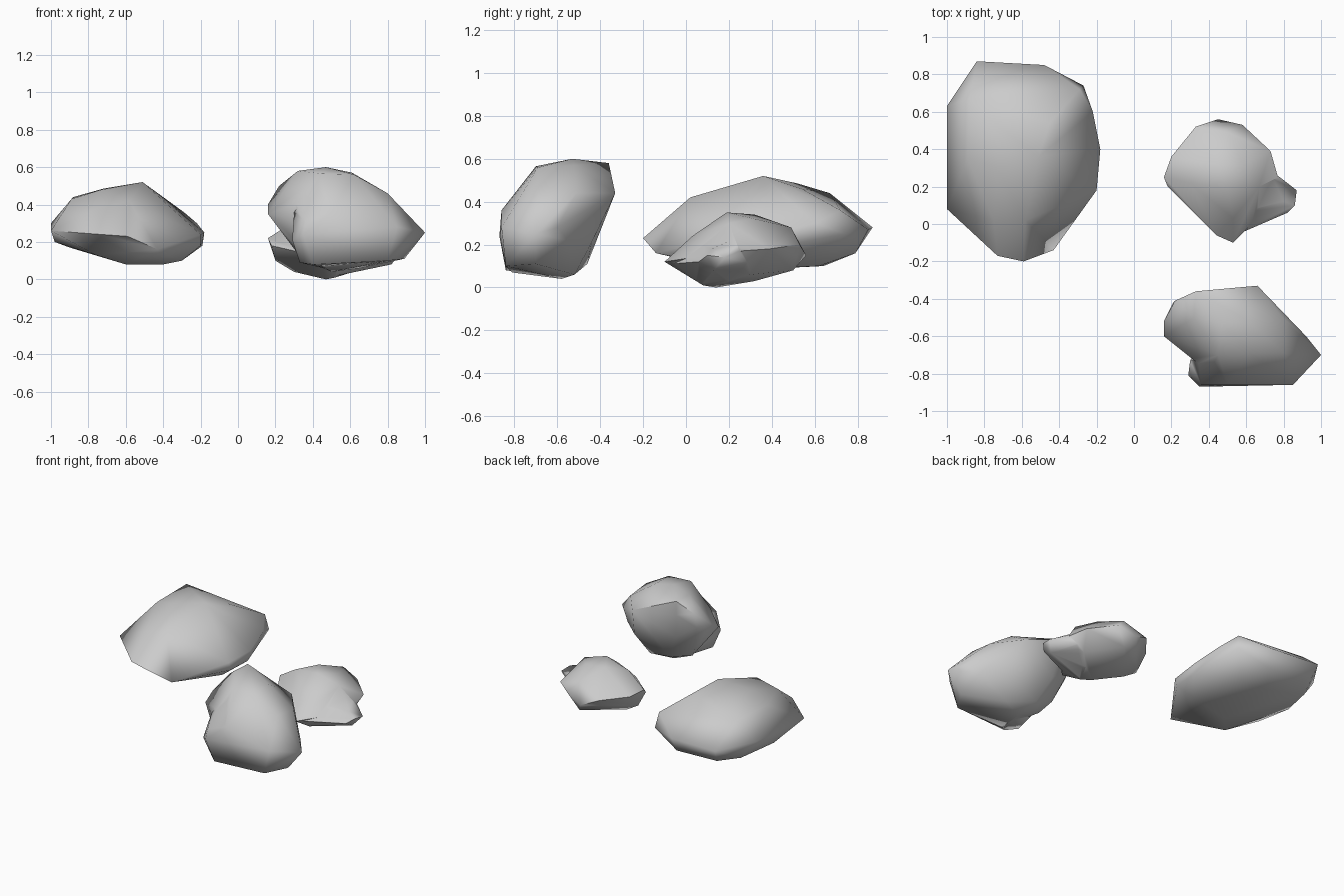
import bpy, bmesh, math


def hull(name, pts):
    """Boulder body: convex hull wrapped round a few corner points."""
    bm = bmesh.new()
    for p in pts:
        bm.verts.new(p)
    bmesh.ops.convex_hull(bm, input=bm.verts)
    bmesh.ops.delete(bm, geom=[v for v in bm.verts if not v.link_faces], context='VERTS')
    bmesh.ops.recalc_face_normals(bm, faces=bm.faces)
    me = bpy.data.meshes.new(name)
    bm.to_mesh(me)
    bm.free()
    ob = bpy.data.objects.new(name, me)
    bpy.context.collection.objects.link(ob)
    return ob


def rock(name, core, lump=None):
    """Core hull, with an optional lump fused on, smooth shaded."""
    ob = hull(name, core)
    bpy.context.view_layer.objects.active = ob
    if lump:
        extra = hull(name + "_lump", lump)
        mod = ob.modifiers.new("fuse", 'BOOLEAN')
        mod.operation, mod.solver, mod.object = 'UNION', 'EXACT', extra
        bpy.ops.object.modifier_apply(modifier=mod.name)
        bpy.data.objects.remove(extra)
    bpy.ops.object.select_all(action='DESELECT')
    ob.select_set(True)
    bpy.ops.object.shade_smooth_by_angle(angle=math.radians(60))


# large flat boulder: crown, rim, underside
rock("large_rock", [
    (-.51, .36, .52), (-.73, .30, .48), (-.72, .52, .485), (-.45, .54, .46),
    (-.89, .35, .43), (-.88, .67, .44), (-.58, .02, .42), (-.75, .02, .38),
    (-1, .63, .30), (-1, .08, .26), (-.84, .87, .28), (-.48, .85, .27), (-.29, .72, .36), (-.27, .74, .25),
    (-.22, .60, .30), (-.18, .40, .25), (-.20, .18, .24), (-.20, .20, .18), (-.19, .38, .18), (-.33, .02, .20),
    (-.59, -.20, .23), (-.73, -.17, .24), (-.43, -.14, .16),
    (-.98, .40, .20), (-.76, .02, .13), (-.60, .20, .08), (-.40, .25, .08),
    (-.30, .25, .10), (-.60, .64, .10), (-.40, .62, .10), (-.80, .79, .17), (-.90, .66, .17), (-.48, .79, .16)])

# small pebble with a side knob
rock("small_rock", [
    (.50, .19, .35), (.42, .32, .34), (.58, .32, .32), (.50, .49, .28), (.30, .22, .31),
    (.67, .20, .30), (.53, .03, .24), (.16, .25, .22), (.20, .36, .20), (.33, .52, .20),
    (.45, .56, .15), (.58, .53, .20), (.73, .39, .18), (.77, .25, .17), (.66, .03, .14),
    (.53, -.10, .12), (.44, -.06, .12), (.18, .20, .18), (.20, .26, .10),
    (.30, .25, .04), (.47, .14, 0), (.52, .08, .01), (.50, .32, .03), (.50, .50, .08), (.68, .30, .06)],
    [(.62, .30, .26), (.58, .06, .20), (.62, .36, .10), (.78, .25, .17), (.58, .2, .03),
     (.52, -.07, .11), (.53, .07, .02), (.87, .18, .14), (.86, .10, .15), (.82, .06, .12),
     (.80, .12, .18), (.82, .13, .08)])

# tall boulder with a lower front-left lobe
rock("tall_rock", [
    (.47, -.53, .60), (.33, -.36, .58), (.32, -.50, .58), (.61, -.52, .57), (.45, -.70, .565),
    (.62, -.69, .56), (.80, -.69, .46), (.80, -.51, .44), (.66, -.33, .44), (.22, -.41, .50),
    (.33, -.36, .48), (.21, -.42, .40), (.16, -.52, .40), (.16, -.60, .35), (.28, -.50, .19),
    (.31, -.72, .40), (1, -.70, .25), (.92, -.60, .28), (.85, -.86, .28), (.50, -.86, .36),
    (.89, -.70, .11), (.80, -.84, .10), (.45, -.81, .07), (.50, -.58, .04), (.65, -.52, .06),
    (.45, -.46, .11), (.60, -.40, .28), (.36, -.40, .30), (.34, -.56, .11),
    (.85, -.55, .22), (.72, -.44, .21)],
    [(.45, -.70, .54), (.50, -.86, .36), (.36, -.86, .31), (.35, -.87, .24), (.29, -.81, .21),
     (.30, -.73, .36), (.33, -.78, .09), (.40, -.84, .08), (.50, -.63, .05), (.36, -.62, .10),
     (.85, -.86, .28), (.80, -.84, .10)])
